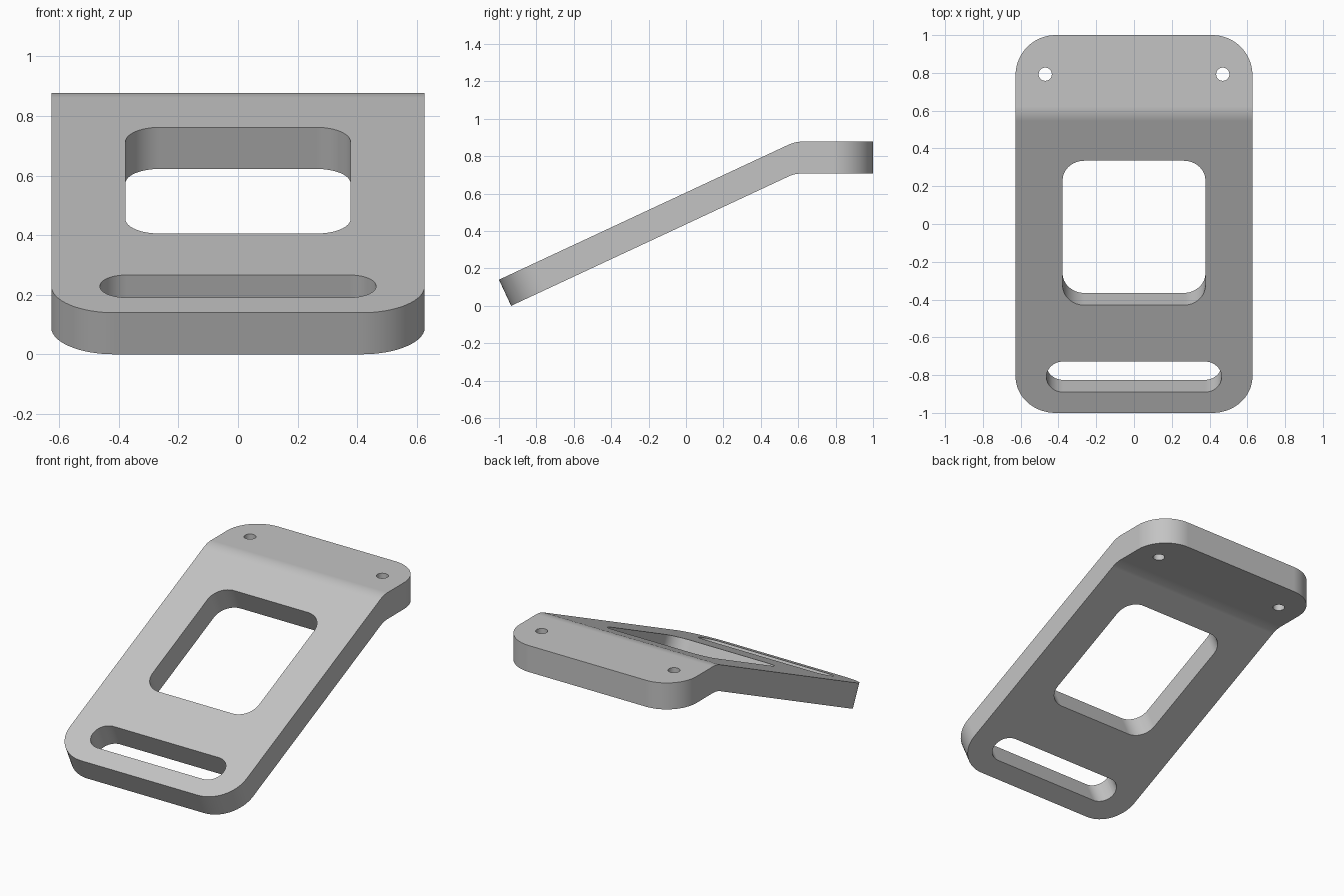
import bpy
import bmesh
from math import radians, sin, cos, tan, pi
from mathutils import Matrix, Vector

if "Cube" in bpy.data.objects:
    bpy.data.objects.remove(bpy.data.objects["Cube"])

HALF_W = 0.627
TILT = radians(25)
THICK = 0.154            # measured square to the ramp
TOP = 0.878              # height of the flat shelf
CORNER = 0.212
RAMP_FOOT = Vector((0, -1, THICK * cos(TILT)))

grey = bpy.data.materials.new("plain_grey")
grey.use_nodes = True
grey.diffuse_color = (0.55, 0.55, 0.55, 1)
grey.node_tree.nodes["Principled BSDF"].inputs["Base Color"].default_value = grey.diffuse_color


def prism(name, points, direction):
    """Extrude a closed loop of points into a solid object."""
    bm = bmesh.new()
    face = bm.faces.new([bm.verts.new(p) for p in points])
    grown = bmesh.ops.extrude_face_region(bm, geom=[face])["geom"]
    bmesh.ops.translate(bm, vec=direction, verts=[v for v in grown if isinstance(v, bmesh.types.BMVert)])
    bmesh.ops.recalc_face_normals(bm, faces=bm.faces)
    mesh = bpy.data.meshes.new(name)
    bm.to_mesh(mesh)
    bm.free()
    mesh.materials.append(grey)
    obj = bpy.data.objects.new(name, mesh)
    bpy.context.collection.objects.link(obj)
    return obj


def bend(z_flat, foot, tangent=0.04, steps=8):
    """Rounded bend where the ramp line through foot meets the flat at z_flat."""
    y = foot.y + (z_flat - foot.z) / tan(TILT)
    radius = tangent / tan(TILT / 2)
    centre = Vector((0, y + tangent, z_flat - radius))
    angles = [TILT * (1 - i / steps) for i in range(steps + 1)]
    return [centre + Vector((0, -sin(a), cos(a))) * radius for a in angles]


def rounded_rect(x_half, low, high, radius, steps=12):
    """Rounded rectangle in a local plane, as 2D points."""
    points = []
    corners = [(1, high), (-1, high), (-1, low), (1, low)]
    for q, (side, v) in enumerate(corners):
        cx = side * (x_half - radius)
        cv = v - radius if v == high else v + radius
        for i in range(steps + 1):
            a = (q + i / steps) * pi / 2
            points.append(Vector((cx + radius * cos(a), cv + radius * sin(a), 0)))
    # drop coincident points where arcs meet
    return [p for i, p in enumerate(points) if (p - points[i - 1]).length > 1e-4]


# Bent plate: side profile pushed across the width
normal = Vector((0, -sin(TILT), cos(TILT)))
under_foot = RAMP_FOOT - normal * THICK
drop = THICK / cos(TILT)
profile = [RAMP_FOOT] + bend(TOP, RAMP_FOOT)
profile += [Vector((0, 1, TOP)), Vector((0, 1, TOP - drop))]
profile += bend(TOP - drop, under_foot)[::-1] + [under_foot]
side = Vector((HALF_W, 0, 0))
plate = prism("bent_plate", [p - side for p in profile], side * 2)

# Round the four outer corners
bm = bmesh.new()
bm.from_mesh(plate.data)
ends = [e for e in bm.edges
        if abs(e.verts[0].co.x - e.verts[1].co.x) < 1e-4
        and (all(v.co.y > 0.99 for v in e.verts) or all(v.co.y < -0.9 for v in e.verts))
        and abs(e.calc_length() - THICK) < 0.03]
bmesh.ops.bevel(bm, geom=ends, offset=CORNER, offset_type='OFFSET',
                segments=16, profile=0.5, affect='EDGES')
bm.to_mesh(plate.data)
bm.free()

# Openings: window and slot square to the ramp, screw holes straight down
ramp = Matrix.Translation(RAMP_FOOT) @ Matrix.Rotation(TILT, 4, 'X')
cutters = []
for name, half, low, high, radius in [("window_cutter", 0.378, 0.629, 1.473, 0.115),
                                      ("slot_cutter", 0.464, 0.121, 0.300, 0.0894)]:
    loop = [ramp @ (p + Vector((0, 0, 0.1))) for p in rounded_rect(half, low, high, radius)]
    cutters.append(prism(name, loop, normal * -0.4))
for label, s in (("left", 1), ("right", -1)):
    loop = [Vector((s * 0.47 + 0.035 * cos(i * pi / 16), 0.793 + 0.035 * sin(i * pi / 16), 1))
            for i in range(32)]
    cutters.append(prism(label + "_hole_cutter", loop, Vector((0, 0, -0.6))))

bpy.ops.object.select_all(action='DESELECT')
bpy.context.view_layer.objects.active = plate
plate.select_set(True)
for cutter in cutters:
    cutter.hide_render = True
    mod = plate.modifiers.new("opening", 'BOOLEAN')
    mod.operation = 'DIFFERENCE'
    mod.solver = 'EXACT'
    mod.object = cutter
    bpy.ops.object.modifier_apply(modifier=mod.name)
    bpy.data.objects.remove(cutter)

# Smooth rounded walls, crisp rims
bpy.ops.object.shade_smooth_by_angle(angle=radians(30))
weighted = plate.modifiers.new("weighted_normals", 'WEIGHTED_NORMAL')
weighted.keep_sharp = True
